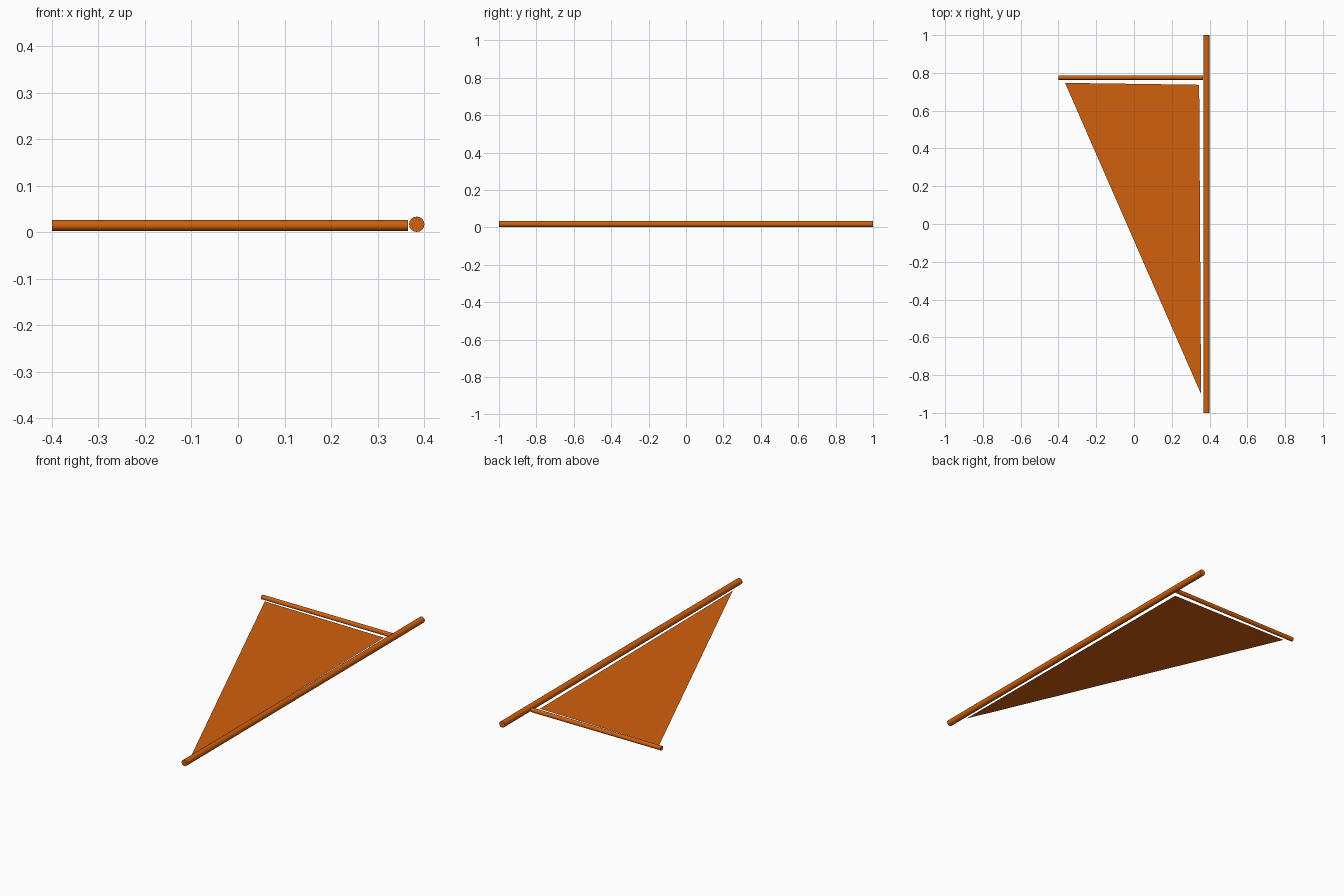
import bpy, bmesh, math

if "Cube" in bpy.data.objects:
    bpy.data.objects.remove(bpy.data.objects["Cube"])

orange = bpy.data.materials.new("burnt orange")
orange.diffuse_color = (0.64, 0.117, 0.004, 1)
orange.use_nodes = True
orange.node_tree.nodes["Principled BSDF"].inputs["Base Color"].default_value = orange.diffuse_color


def rod(name, radius, length, centre, rotation):
    bpy.ops.mesh.primitive_cylinder_add(vertices=16, radius=radius, depth=length,
                                        location=centre, rotation=rotation)
    ob = bpy.context.object
    ob.name = name
    ob.data.materials.append(orange)
    bpy.ops.object.shade_smooth_by_angle(angle=math.radians(40))
    return ob


# Long pole along y and the thinner boom along x
rod("mast", 0.0165, 2.0, (0.3842, 0, 0.0175), (math.pi / 2, 0, 0))
rod("boom", 0.0115, 0.765, (-0.0175, 0.775, 0.0148), (0, math.pi / 2, 0))

# Flat triangular sail
bm = bmesh.new()
corners = [(-0.365, 0.747), (0.355, -0.90), (0.345, 0.737)]
bm.faces.new([bm.verts.new((x, y, 0.0115)) for x, y in corners])
mesh = bpy.data.meshes.new("sail")
bm.to_mesh(mesh)
bm.free()
mesh.materials.append(orange)
bpy.context.collection.objects.link(bpy.data.objects.new("sail", mesh))
